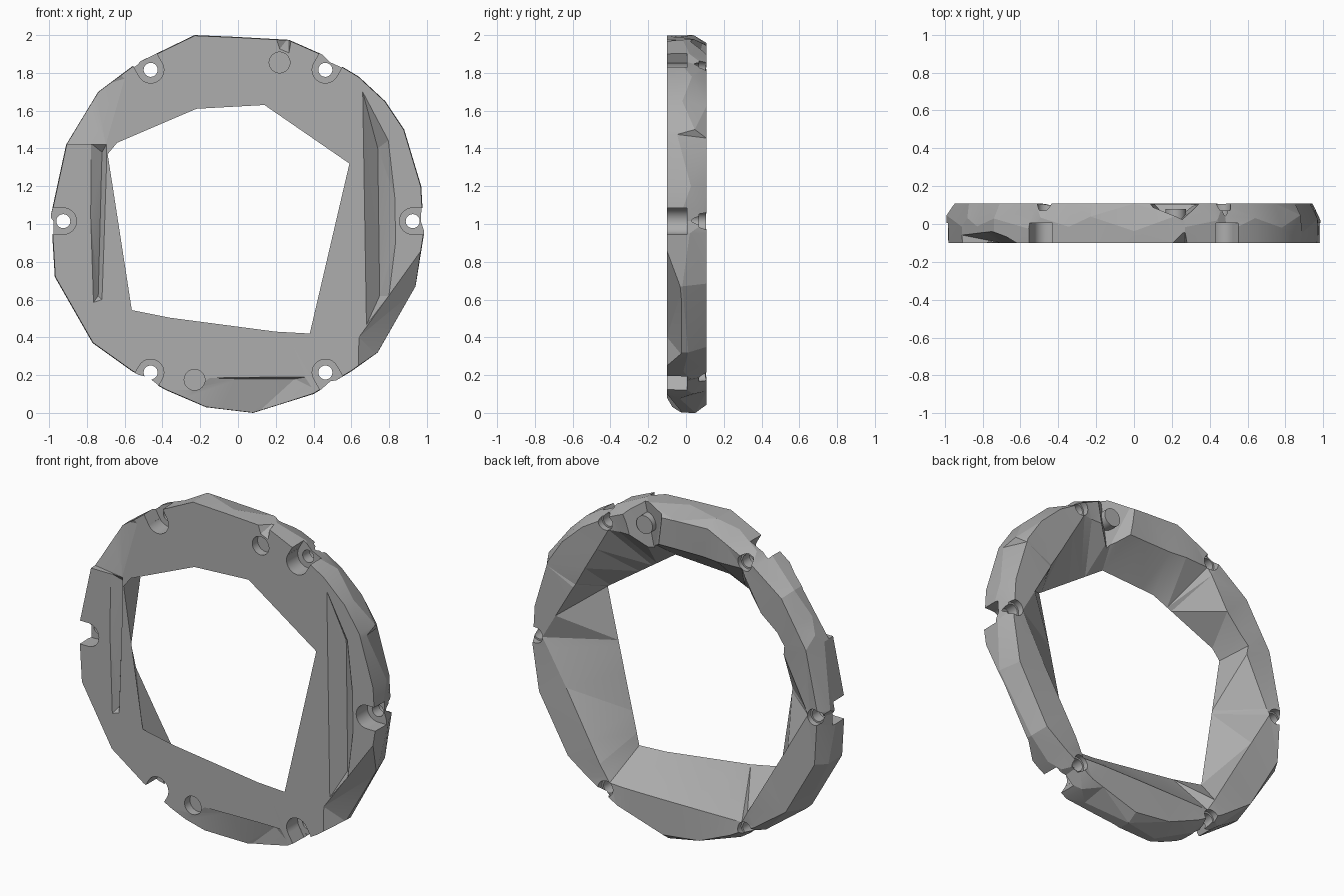
import bpy, bmesh, math, random
from mathutils import Vector, Matrix

random.seed(4)
if "Cube" in bpy.data.objects:
    bpy.data.objects.remove(bpy.data.objects["Cube"], do_unlink=True)

CZ = 1.015               # height of the ring centre
FRONT, BACK = -0.1, 0.108

grey = bpy.data.materials.new("plain grey")
grey.use_nodes = True
grey.diffuse_color = (0.42, 0.42, 0.42, 1)
grey.node_tree.nodes["Principled BSDF"].inputs["Base Color"].default_value = (0.42, 0.42, 0.42, 1)


def add_object(name, bm):
    bmesh.ops.recalc_face_normals(bm, faces=bm.faces)
    mesh = bpy.data.meshes.new(name)
    bm.to_mesh(mesh)
    bm.free()
    mesh.materials.append(grey)
    obj = bpy.data.objects.new(name, mesh)
    bpy.context.collection.objects.link(obj)
    return obj


def angle(p):
    return math.atan2(p[1] - CZ, p[0]) % math.tau


def reach(poly, a):
    """Distance from the centre to a polygon along angle a."""
    d = Vector((math.cos(a), math.sin(a)))
    best = 0
    for p, q in zip(poly, poly[1:] + poly[:1]):
        p, q = Vector((p[0], p[1] - CZ)), Vector((q[0], q[1] - CZ))
        e = q - p
        den = d.cross(e)
        if abs(den) < 1e-9:
            continue
        t, s = p.cross(e) / den, p.cross(d) / den
        if t > 0 and -1e-4 <= s <= 1.0001:
            best = max(best, t)
    return best


def cylinder(name, x, z, r, y0, y1, segments=32):
    bm = bmesh.new()
    m = Matrix.Translation((x, (y0 + y1) / 2, z)) @ Matrix.Rotation(math.pi / 2, 4, 'X')
    bmesh.ops.create_cone(bm, cap_ends=True, segments=segments, radius1=r, radius2=r,
                          depth=y1 - y0, matrix=m)
    return add_object(name, bm)


def hull(name, points):
    bm = bmesh.new()
    for p in points:
        bm.verts.new(p)
    bmesh.ops.convex_hull(bm, input=bm.verts)
    return add_object(name, bm)


# Outlines (x, z) of the outer rim and the opening; the back ridge is a hexagon
outer = [(-.23, 2), (0, 1.99), (.27, 1.975), (.44, 1.9), (.64, 1.78), (.78, 1.65), (.88, 1.5),
         (.97, 1.2), (.985, .95), (.94, .67), (.74, .32), (.6, .22), (.4, .1), (.08, 0),
         (-.17, .03), (-.38, .12), (-.56, .22), (-.77, .37), (-.97, .72), (-.99, 1.05),
         (-.91, 1.42), (-.74, 1.7), (-.54, 1.85)]
opening = [(-.22, 1.61), (.14, 1.63), (.59, 1.32), (.38, .42), (.2, .43), (-.56, .53),
           (-.69, 1.37), (-.64, 1.43)]
ridge = [(.88 * math.cos(k * math.pi / 3), CZ + .88 * math.sin(k * math.pi / 3)) for k in range(6)]

# Ring body: five loops joined into a closed faceted band
angles = []
for a in sorted(angle(p) for p in outer + opening + ridge):
    if not angles or a - angles[-1] > 0.02:
        angles.append(a)
bm = bmesh.new()
loops = []
for i, a in enumerate(angles):
    ro, ri, rr = reach(outer, a), reach(opening, a), reach(ridge, a)
    mid = (-0.03, 0.03)[i % 2] + random.uniform(-.02, .02)
    section = [(ri, FRONT), (ro * .997, FRONT), (ro, mid), (ro * .958, BACK),
               (max(rr, ri + .04), BACK - random.uniform(0, .015))]
    loops.append([bm.verts.new((r * math.cos(a), y, CZ + r * math.sin(a))) for r, y in section])
for p, q in zip(loops, loops[1:] + loops[:1]):
    for k in range(5):
        j = (k + 1) % 5
        bm.faces.new((p[k], p[j], q[j], q[k]))
bmesh.ops.triangulate(bm, faces=[f for f in bm.faces if any(v.co.y > FRONT + .01 for v in f.verts)])
ring = add_object("ring_body", bm)

F, B = FRONT - .03, BACK + .02
cutters = [
    # long valley on the left flank
    hull("valley", [(.65, F, 1.76), (.65, F, .4), (.66, FRONT, 1.7), (.74, -.03, 1.4),
                    (.75, -.03, .62), (.82, F, 1.46), (.87, F, 1.02), (.82, F, .62)]),
    # narrow groove on the right flank
    hull("groove", [(-.82, F, 1.46), (-.68, F, 1.45), (-.72, -.06, 1.38), (-.68, F, 1.2),
                    (-.74, -.07, .62), (-.79, F, .55), (-.7, F, .58)]),
    # sloped facets on the lower rim
    hull("lower_slope", [(-.3, F, .19), (.42, F, .2), (.0, -.07, .18), (.3, -.075, .18),
                         (.08, -.02, -.02), (.08, F, -.1), (-.45, F, .08), (.5, F, .08)]),
    hull("corner_slope", [(.64, FRONT, .4), (.97, FRONT, .86), (.98, .0, .66), (.76, .0, .28),
                          (.6, F, .2), (1.1, F, .8), (1, F, .3), (.64, F, .4)]),
    # shallow shoulder on the upper rim
    hull("shoulder_slope", [(-.6, FRONT, 1.77), (-.7, FRONT, 1.42), (-.93, FRONT, 1.42),
                            (-.76, -.03, 1.72), (-.95, -.05, 1.42), (-.7, F, 1.42),
                            (-.6, F, 1.85), (-1, F, 1.8), (-1, F, 1.42)]),
    # notch in front of the upper pin, and the wider valley behind it
    hull("pin_notch", [(.2, F, 1.9), (.27, F, 1.87), (.3, F, 2.05), (.15, F, 2.05),
                       (.27, -.03, 1.99), (.24, -.05, 2.05)]),
    hull("pin_valley", [(.05, B, 2.1), (.4, B, 2.1), (.28, .03, 2.1),
                        (.1, B, 1.68), (.33, B, 1.68), (.2, .01, 1.68)]),
]

# Six bolt seats: open counterbore, through hole and small back recess
for i in range(6):
    a = i * math.pi / 3
    c, s = math.cos(a), math.sin(a)
    x, z = .925 * c, CZ + .925 * s
    slot = [(x + t * c - w * s, y, z + t * s + w * c)
            for t in (0, .2) for w in (-.07, .07) for y in (F, .005)]
    cutters += [cylinder("counterbore", x, z, .07, F, .0055),
                hull("counterbore_slot", slot),
                cylinder("bolt_hole", x, z, .037, -.2, .2),
                cylinder("back_recess", x, z, .047, .07, .2)]

# Two pins, each behind a shallow socket
pins = [(.22, 1.855), (-.23, .175)]
for x, z in pins:
    cutters.append(cylinder("pin_socket", x, z, .055, F, -.05))

bpy.context.view_layer.objects.active = ring
for cutter in cutters:
    cutter.hide_render = True
    mod = ring.modifiers.new("cut", 'BOOLEAN')
    mod.operation, mod.solver, mod.object = 'DIFFERENCE', 'EXACT', cutter
    bpy.ops.object.modifier_apply(modifier=mod.name)
    bpy.data.objects.remove(cutter, do_unlink=True)

for label, (x, z) in zip(("upper_pin", "lower_pin"), pins):
    cylinder(label, x, z, .054, -.049, .08)

# Smooth the round bores, keep the facets crisp
for obj in bpy.context.selected_objects:
    obj.select_set(False)
for name in ("ring_body", "upper_pin", "lower_pin"):
    obj = bpy.data.objects[name]
    obj.select_set(True)
    bpy.context.view_layer.objects.active = obj
bpy.ops.object.shade_smooth_by_angle(angle=math.radians(15))
